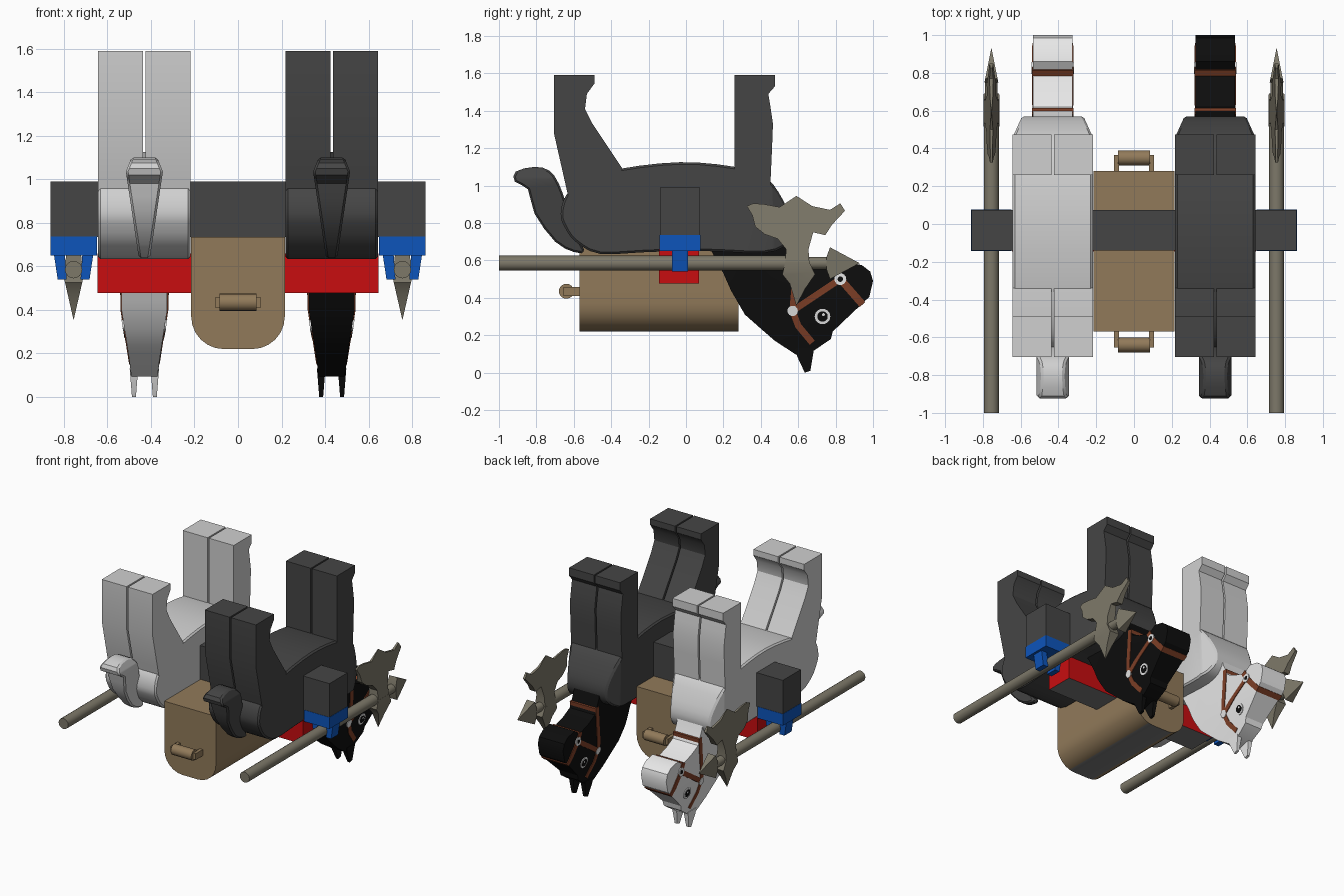
import bpy, bmesh, math
from mathutils import Vector

if "Cube" in bpy.data.objects:
    bpy.data.objects.remove(bpy.data.objects["Cube"])


def mat(name, r, g, b):
    m = bpy.data.materials.new(name)
    m.diffuse_color = (r, g, b, 1)
    m.use_nodes = True
    m.node_tree.nodes["Principled BSDF"].inputs["Base Color"].default_value = m.diffuse_color
    return m


LIGHT = mat("light grey", .63, .63, .63)
WHITE = mat("white", .86, .86, .86)
DARK = mat("dark grey", .06, .06, .06)
BLACK = mat("black", .004, .004, .004)
RED = mat("red", .58, .004, .005)
BLUE = mat("blue", .004, .09, .5)
TAN = mat("tan", .285, .195, .102)
LEATHER = mat("leather brown", .21, .05, .02)
METAL = mat("metal", .205, .188, .141)
GREY = mat("mid grey", .19, .19, .19)


def smooth(o, angle=32):
    bpy.ops.object.select_all(action='DESELECT')
    o.select_set(True)
    bpy.context.view_layer.objects.active = o
    bpy.ops.object.shade_smooth_by_angle(angle=math.radians(angle))


def prism(name, pts, hw, m, c=0.0, axis='x', cuts=(), under=None, bevel=0):
    """Extrude a 2D profile by +-hw (number or function) about c along x or y."""
    f = hw if callable(hw) else (lambda a, b: hw)
    bm = bmesh.new()
    face = bm.faces.new([bm.verts.new((-1, a, b)) for a, b in pts])
    ext = bmesh.ops.extrude_face_region(bm, geom=[face])
    for v in ext['geom']:
        if isinstance(v, bmesh.types.BMVert):
            v.co.x = 1
    for co, no in cuts:
        bmesh.ops.bisect_plane(bm, geom=bm.verts[:] + bm.edges[:] + bm.faces[:],
                               plane_co=co, plane_no=no)
    for v in bm.verts:
        s, a, b = v.co
        w = c + s * f(a, b)
        v.co = (w, a, b) if axis == 'x' else (a, w, b)
    bmesh.ops.recalc_face_normals(bm, faces=bm.faces[:])
    me = bpy.data.meshes.new(name)
    me.materials.append(m)
    if under:  # underside gets its own colour
        me.materials.append(under)
        bm.normal_update()
        for p in bm.faces:
            p.material_index = int(p.normal.z < -.97)
    bm.to_mesh(me)
    bm.free()
    o = bpy.data.objects.new(name, me)
    bpy.context.collection.objects.link(o)
    if bevel:
        b = o.modifiers.new("bevel", 'BEVEL')
        b.width, b.segments = bevel, 1
        b.limit_method, b.angle_limit = 'ANGLE', math.radians(60)
    smooth(o)
    return o


def box(name, x0, x1, y0, y1, z0, z1, m, under=None):
    return prism(name, [(y0, z0), (y1, z0), (y1, z1), (y0, z1)], (x1 - x0) / 2, m,
                 c=(x0 + x1) / 2, under=under)


def rod(name, r, p, q, m, n=16):
    p, q = Vector(p), Vector(q)
    bpy.ops.mesh.primitive_cylinder_add(vertices=n, radius=r, depth=(q - p).length,
                                        location=(p + q) / 2)
    o = bpy.context.object
    o.name = name
    o.rotation_euler = (q - p).to_track_quat('Z', 'Y').to_euler()
    o.data.materials.append(m)
    smooth(o)


def curve(pts, n=3):
    """Closed Catmull-Rom through the profile points."""
    out, k = [], len(pts)
    for i in range(k):
        p0, p1, p2, p3 = (Vector(pts[(i + j) % k]) for j in (-1, 0, 1, 2))
        for s in range(n):
            t = s / n
            out.append(tuple(.5 * (2 * p1 + (p2 - p0) * t + (2 * p0 - 5 * p1 + 4 * p2 - p3) * t * t
                                   + (3 * p1 - p0 - 3 * p2 + p3) * t ** 3)))
    return out


def ribbon(path, w):
    """Outline of a strap of width w along a path."""
    a, b = [], []
    for i, p in enumerate(path):
        d = Vector(path[min(i + 1, len(path) - 1)]) - Vector(path[max(i - 1, 0)])
        n = Vector((-d.y, d.x)).normalized() * w / 2
        a.append(tuple(Vector(p) + n))
        b.append(tuple(Vector(p) - n))
    return a + b[::-1]


def disc(y, z, r, n=14):
    return [(y + r * math.cos(i * math.tau / n), z + r * math.sin(i * math.tau / n)) for i in range(n)]


BODY = [(-.67, .85), (-.64, .95), (-.54, 1.03), (-.35, 1.09), (-.03, 1.125), (.26, 1.1), (.43, 1.04),
        (.52, .92), (.57, .79), (.54, .69), (.42, .64), (.1, .65), (-.2, .645), (-.46, .635),
        (-.59, .70), (-.65, .78)]
REAR_LEG = [(-.705, 1.59), (-.49, 1.59), (-.49, 1.545), (-.53, 1.49), (-.54, 1.41), (-.50, 1.33),
            (-.34, 1.09), (-.40, .98), (-.62, .90), (-.645, 1.01), (-.705, 1.275)]
FRONT_LEG = [(.26, 1.59), (.475, 1.59), (.475, 1.53), (.44, 1.49), (.45, 1.43), (.465, 1.33),
             (.46, 1.2), (.45, .98), (.26, .98)]
TAIL = [(-.54, .65), (-.60, .645), (-.70, .70), (-.81, .85), (-.845, .98), (-.915, 1.02), (-.91, 1.075),
        (-.81, 1.10), (-.73, 1.08), (-.68, 1.01), (-.64, .90), (-.60, .75)]
HEAD = [(.12, .68), (.2, .53), (.24, .44), (.315, .31), (.40, .235), (.475, .17), (.59, .095),
        (.68, .115), (.775, .18), (.785, .22), (.98, .405), (1, .49), (.985, .54), (.94, .575),
        (.86, .59), (.80, .55), (.70, .58), (.62, .62), (.575, .72), (.53, .89), (.4, .9)]


def head_w(a, b):
    return .06 + .045 * max(0, min(1, (b - .11) / .29))


def horse(c, coat, face):
    prism("horse_body", curve(BODY), lambda a, b: .212 - max(0, a - .46) * .45, coat, c,
          cuts=[((0, .46, 0), (0, 1, 0))], bevel=.016)
    for s in (-1, 1):
        prism("rear_leg", REAR_LEG, .103, coat, c + s * .109)
        prism("front_leg", FRONT_LEG, .103, coat, c + s * .109)
        prism("ear", [(.585, .13), (.595, .085), (.635, 0), (.665, .01), (.685, .13)],
              lambda a, b: .009 + .08 * b, face, c + s * .048)
    prism("tail", curve(TAIL, 2), lambda a, b: .025 + .06 * min(1, (b - .635) / .4) - max(0, b - 1.035) * .4,
          coat, c, cuts=[((0, 0, 1.035), (0, 0, 1))], bevel=.01)
    fold = [((0, 0, .4), (0, 0, 1))]
    prism("neck_and_head", HEAD, head_w, face, c, cuts=fold)

    # painted plates that pass through the head and show on both sides
    def plate(name, pts, off, m):
        prism(name, pts, lambda a, b: head_w(a, b) + off, m, c, cuts=fold)
    plate("bridle_throat_strap", ribbon([(.597, .667), (.585, .5), (.57, .33), (.60, .25), (.675, .16)], .035),
          .004, LEATHER)
    plate("bridle_cheek_strap", ribbon([(.57, .33), (.825, .50)], .035), .005, LEATHER)
    plate("bridle_nose_strap", ribbon([(.795, .56), (.825, .50), (.944, .364)], .04), .0045, LEATHER)
    plate("bridle_ring", disc(.57, .33, .028), .007, WHITE)
    plate("bridle_ring", disc(.825, .50, .032), .007, WHITE)
    plate("bridle_ring_hole", disc(.825, .50, .015, 10), .008, BLACK)
    plate("eye_white", disc(.73, .30, .042), .005, WHITE)
    plate("eye_pupil", disc(.73, .30, .028), .007, BLACK)
    plate("eye_glint", disc(.735, .31, .008, 8), .008, WHITE)


horse(-.43, LIGHT, WHITE)
horse(.43, DARK, BLACK)

# yoke beam and centre trunk
box("cross_beam", -.86, .86, -.14, .075, .735, .99, DARK)
arc = [(.065 + .15 * math.cos(t), .37 - .15 * math.sin(t)) for t in (i * math.pi / 12 for i in range(7))]
prism("trunk", [(.215, .735), (.215, .45)] + arc + [(-x, z) for x, z in arc[::-1]]
      + [(-.215, .45), (-.215, .735)], .425, TAN, c=-.145, axis='y', under=GREY)
for y, s in ((-.57, -1), (.28, 1)):
    rod("trunk_handle", .04, (-.085, y + s * .07, .435), (.085, y + s * .07, .435), TAN)
    for x in (-.093, .093):
        box("handle_arm", x - .013, x + .013, min(y, y + s * .085), max(y, y + s * .085), .41, .457, TAN)

# polearms and their holders on both sides
BLADE = [(.53, .585), (.535, .66), (.49, .715), (.42, .74), (.37, .78), (.355, .84), (.325, .89), (.36, .905),
         (.42, .90), (.50, .885), (.59, .945), (.675, .89), (.77, .87), (.825, .905), (.85, .865),
         (.78, .79), (.745, .735), (.68, .75), (.655, .66), (.66, .585)]
SPIKE = [(.53, .59), (.515, .525), (.555, .475), (.59, .357), (.635, .445), (.69, .525), (.66, .59)]
SPEAR = [(.75, .555), (.77, .50), (.928, .585), (.77, .67), (.75, .615)]
for s in (-1, 1):
    X = s * .755
    box("saddle_block", s * .43 - .215, s * .43 + .215, -.145, .07, .477, .66, RED, under=GREY)
    box("holder_plate", X - .107, X + .107, -.142, .077, .65, .737, BLUE)
    for k in (-1, 1):
        prism("holder_jaw", [(X + k * .04, .652), (X + k * .09, .652), (X + k * .073, .54), (X + k * .032, .54)],
              .0425, BLUE, c=-.0325, axis='y')
    rod("pole", .04, (X, -1, .585), (X, .56, .585), METAL)
    rod("pole_neck", .033, (X, .56, .585), (X, .76, .585), METAL)
    prism("axe_blade", BLADE, lambda a, b: .042 * (.955 - b) / .37, METAL, X)
    prism("back_spike", SPIKE, lambda a, b: .001 + .041 * min(1, (b - .357) / .18), METAL, X,
          cuts=[((0, 0, .537), (0, 0, 1))])
    prism("spear_tip", SPEAR, lambda a, b: .001 + .04 * (.928 - a) / .2, METAL, X)
